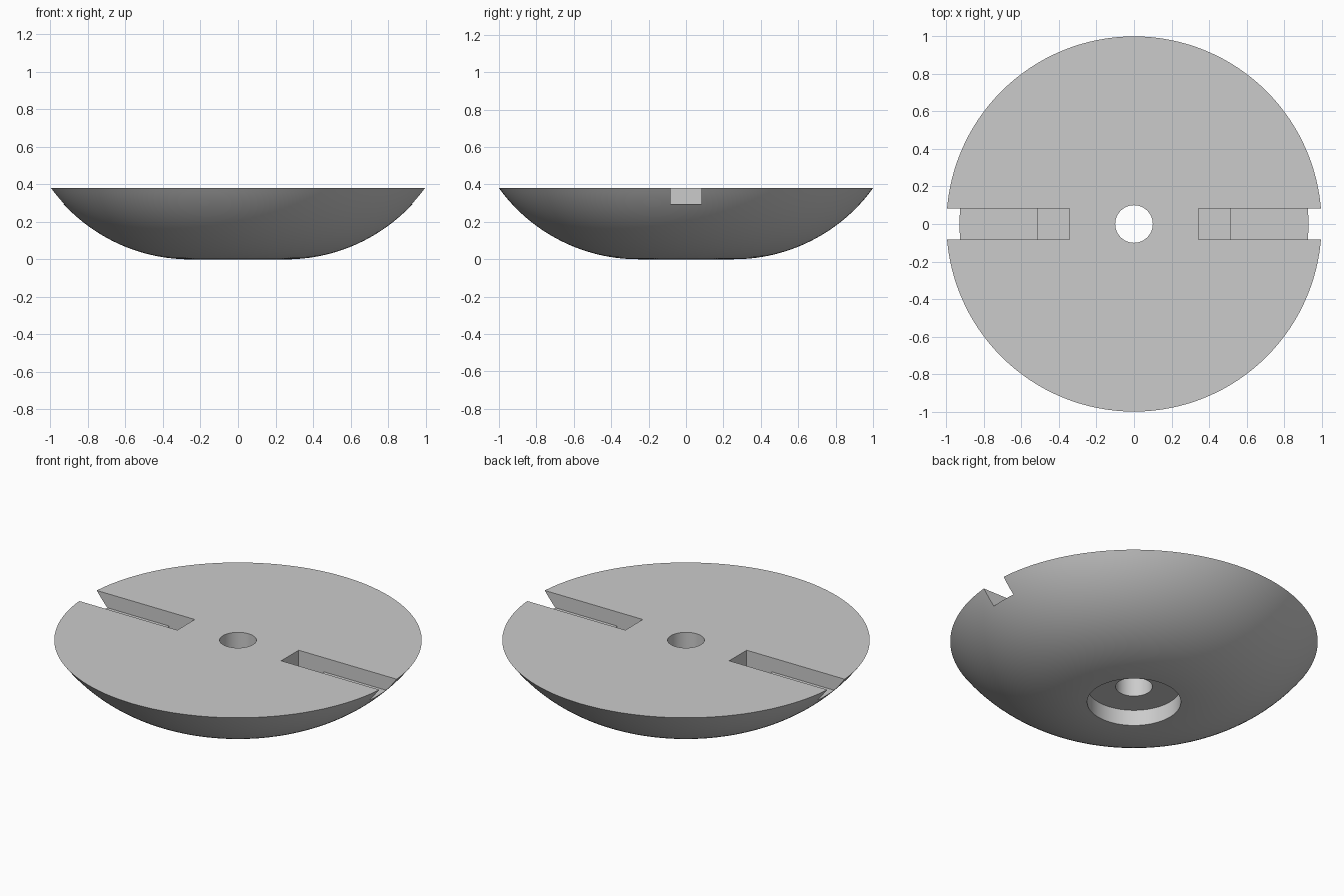
import bpy
import bmesh
from math import asin, cos, sin, tau
from mathutils import Vector

TOP, BORE_R, BORE_Z, HOLE_R = 0.38, 0.255, 0.095, 0.1
SLOT_HALF, SLOT_IN, STEP_X = 0.083, 0.345, 0.515
SLOT_Z, POCKET_Z = 0.295, 0.2

if "Cube" in bpy.data.objects:
    bpy.data.objects.remove(bpy.data.objects["Cube"])

grey = bpy.data.materials.new("plain grey")
grey.use_nodes = True
colour = (0.6, 0.6, 0.6, 1)
grey.diffuse_color = colour
grey.node_tree.nodes["Principled BSDF"].inputs["Base Color"].default_value = colour


def make_object(name, bm):
    bmesh.ops.recalc_face_normals(bm, faces=bm.faces)
    mesh = bpy.data.meshes.new(name)
    bm.to_mesh(mesh)
    bm.free()
    mesh.materials.append(grey)
    obj = bpy.data.objects.new(name, mesh)
    bpy.context.collection.objects.link(obj)
    return obj


# Lathed dish: flat top, rounded underside, stepped central bore
run = 1 - BORE_R
radius = (run * run + TOP * TOP) / (2 * TOP)
sweep = asin(run / radius)
steps = 28
profile = [(HOLE_R, BORE_Z), (HOLE_R, TOP)]
for i in range(steps + 1):
    a = sweep * (1 - i / steps)
    profile.append((BORE_R + radius * sin(a), radius * (1 - cos(a))))
profile.append((BORE_R, BORE_Z))

bm = bmesh.new()
verts = [bm.verts.new((r, 0, z)) for r, z in profile]
edges = [bm.edges.new((v, verts[i - 1])) for i, v in enumerate(verts)]
bmesh.ops.spin(bm, geom=verts + edges, cent=(0, 0, 0), axis=(0, 0, 1),
               angle=tau, steps=128, use_duplicate=False)
bmesh.ops.remove_doubles(bm, verts=bm.verts, dist=0.0001)
dish = make_object("dish", bm)

# Stepped slots: shallow channel to the rim, deeper pocket at the inner end
outline = [(SLOT_IN, POCKET_Z), (STEP_X, POCKET_Z), (STEP_X, SLOT_Z),
           (1.2, SLOT_Z), (1.2, 0.5), (SLOT_IN, 0.5)]
bm = bmesh.new()
for side in (-1, 1):
    face = bm.faces.new([bm.verts.new((side * x, -SLOT_HALF, z)) for x, z in outline])
    grown = bmesh.ops.extrude_face_region(bm, geom=[face], use_keep_orig=True)
    moved = [g for g in grown["geom"] if isinstance(g, bmesh.types.BMVert)]
    bmesh.ops.translate(bm, verts=moved, vec=Vector((0, 2 * SLOT_HALF, 0)))
cutter = make_object("slot_cutter", bm)
cutter.hide_render = True

cut = dish.modifiers.new("slots", "BOOLEAN")
cut.operation = "DIFFERENCE"
cut.solver = "EXACT"
cut.object = cutter

bpy.ops.object.select_all(action="DESELECT")
dish.select_set(True)
bpy.context.view_layer.objects.active = dish
bpy.ops.object.modifier_apply(modifier=cut.name)
bpy.data.objects.remove(cutter)
bpy.ops.object.shade_smooth_by_angle(angle=0.5)
